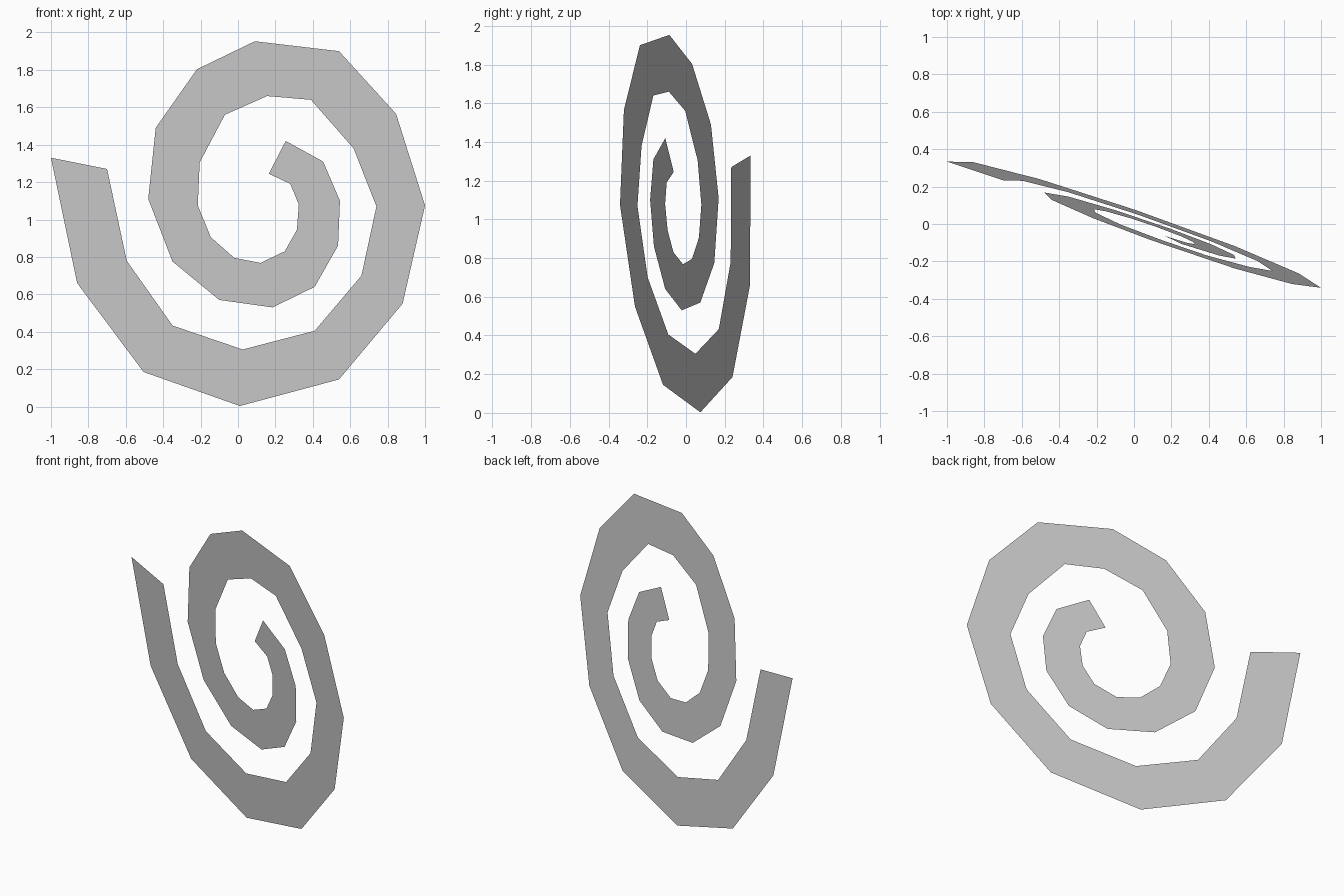
import bpy, bmesh

# Spiral edges as (x, z) pairs, from the outer tip to the centre
outer = [(-1, 1.33), (-.86, .66), (-.505, .185), (.01, .003), (.54, .145), (.88, .55),
         (1, 1.075), (.845, 1.565), (.54, 1.9), (.09, 1.953), (-.22, 1.803), (-.44, 1.49),
         (-.48, 1.11), (-.35, .775), (-.1, .57), (.185, .53), (.41, .64), (.535, .86),
         (.545, 1.1), (.455, 1.31), (.255, 1.42)]
inner = [(-.7, 1.27), (-.595, .78), (-.35, .433), (.025, .305), (.41, .405), (.66, .7),
         (.74, 1.07), (.618, 1.38), (.39, 1.64), (.155, 1.66), (-.07, 1.56), (-.205, 1.305),
         (-.215, 1.075), (-.145, .905), (-.02, .795), (.12, .768), (.25, .83), (.315, .945),
         (.325, 1.08), (.28, 1.19), (.165, 1.245)]


def on_plane(x, z):
    # The whole ribbon lies in one tilted plane
    return (x, .078 - .346 * x - .068 * z, z)


# Flat ribbon: one quad between each pair of rungs
bm = bmesh.new()
rungs = [(bm.verts.new(on_plane(*o)), bm.verts.new(on_plane(*i))) for o, i in zip(outer, inner)]
for (a, b), (c, d) in zip(rungs, rungs[1:]):
    bm.faces.new((a, c, d, b))

mesh = bpy.data.meshes.new("spiral_ribbon")
bm.to_mesh(mesh)
bm.free()
bpy.context.collection.objects.link(bpy.data.objects.new("spiral_ribbon", mesh))
